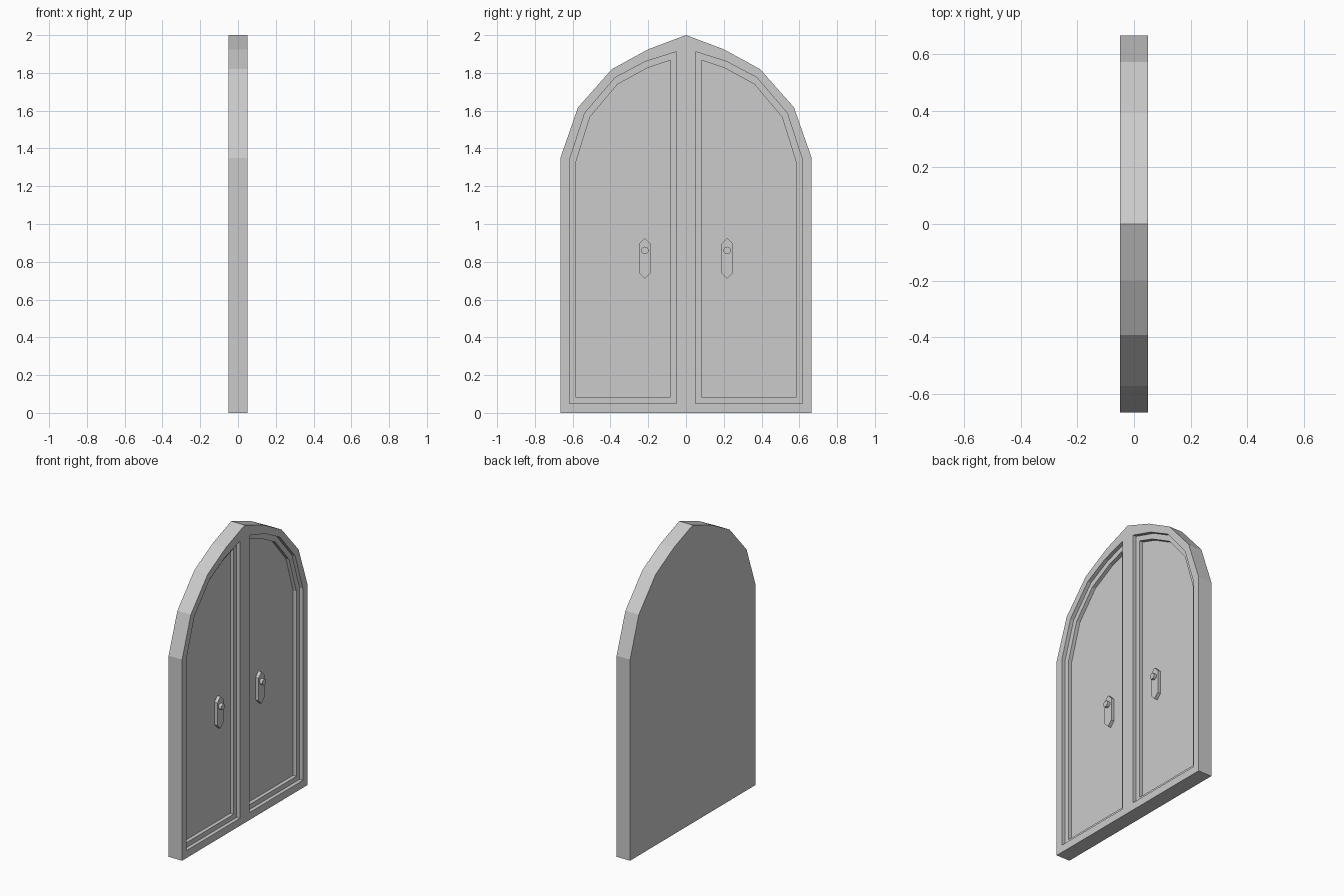
import bpy, bmesh, math

if "Cube" in bpy.data.objects:
    bpy.data.objects.remove(bpy.data.objects["Cube"])

def prism(name, pts, x0, x1):
    """Extrude a (y, z) outline along x."""
    bm = bmesh.new()
    face = bm.faces.new([bm.verts.new((x0, y, z)) for y, z in pts])
    ext = bmesh.ops.extrude_face_region(bm, geom=[face])
    for v in ext["geom"]:
        if isinstance(v, bmesh.types.BMVert):
            v.co.x = x1
    bmesh.ops.recalc_face_normals(bm, faces=bm.faces)
    me = bpy.data.meshes.new(name)
    bm.to_mesh(me)
    bm.free()
    ob = bpy.data.objects.new(name, me)
    bpy.context.collection.objects.link(ob)
    return ob

def mirrored(pts, s):
    return [(s * y, z) for y, z in pts]

# Arched door slab
half = [(0.665, 0), (0.665, 1.35), (0.572, 1.617), (0.392, 1.82), (0.2, 1.925)]
slab = prism("door_slab", half + [(0, 2)] + mirrored(half[::-1], -1), -0.05, 0.05)

# Two-step recessed panels
outer = [(0.05, 0.05), (0.617, 0.05), (0.617, 1.338), (0.536, 1.587),
         (0.375, 1.775), (0.215, 1.86), (0.05, 1.912)]
inner = [(0.082, 0.083), (0.584, 0.083), (0.584, 1.325), (0.508, 1.567),
         (0.362, 1.74), (0.2, 1.828), (0.082, 1.867)]
for s in (-1, 1):
    for pts, floor in ((outer, 0.025), (inner, 0.0)):
        cut = prism("panel_cutter", mirrored(pts, s), floor, 0.1)
        cut.hide_render = True
        cut.hide_set(True)
        mod = slab.modifiers.new("recess", "BOOLEAN")
        mod.operation = "DIFFERENCE"
        mod.solver = "EXACT"
        mod.object = cut

# Handle plates and knobs
plate = [(0, 0.925), (0.032, 0.893), (0.032, 0.742), (0, 0.71),
         (-0.032, 0.742), (-0.032, 0.893)]
for s, side in ((-1, "left"), (1, "right")):
    y = s * 0.218
    prism("handle_plate_" + side, [(y + a, z) for a, z in plate], -0.005, 0.022)
    knob = [(y + 0.02 * math.cos(i * math.pi / 6), 0.86 + 0.02 * math.sin(i * math.pi / 6))
            for i in range(12)]
    prism("handle_knob_" + side, knob, 0.02, 0.042)
